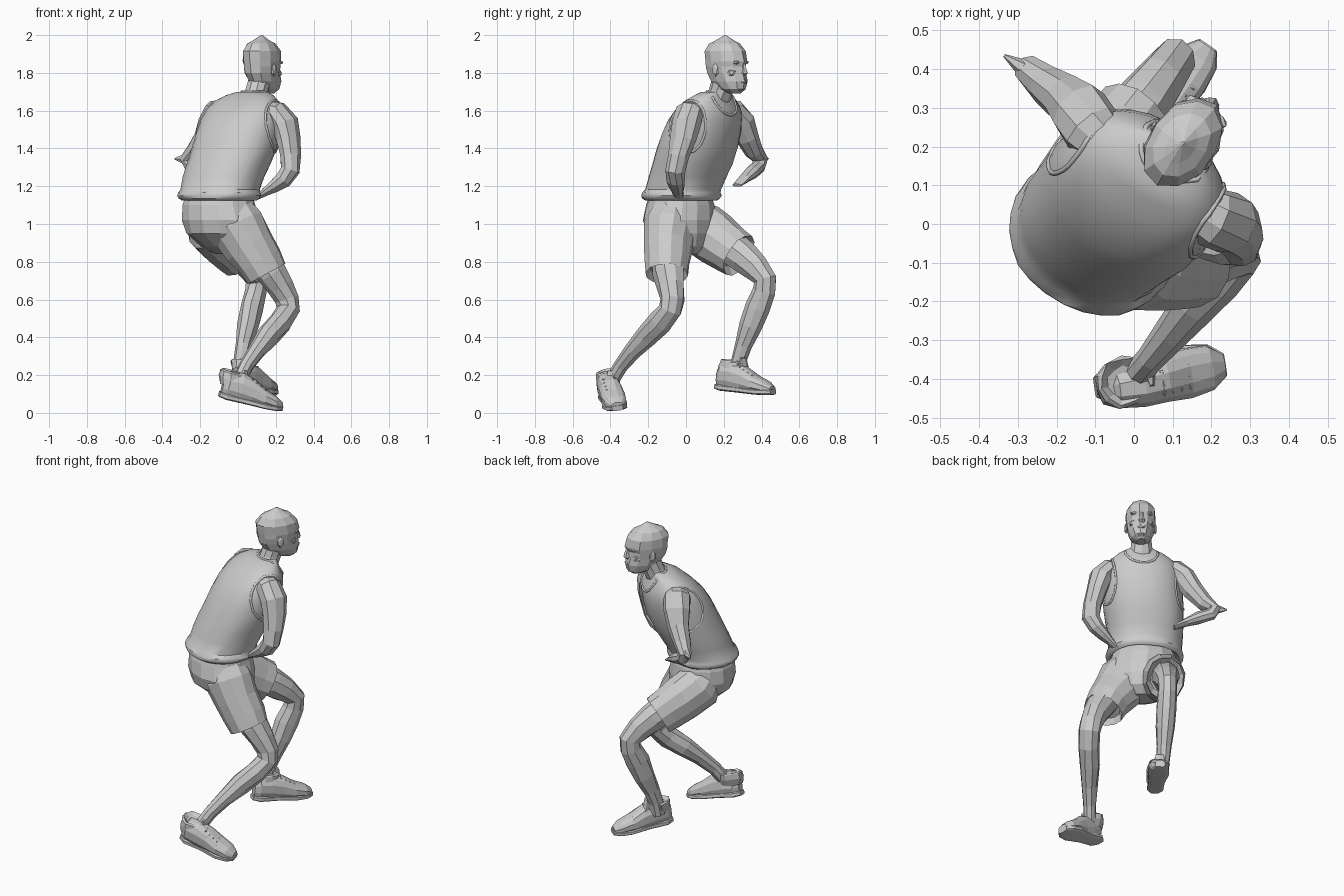
import bpy, bmesh, math, random
from mathutils import Vector as V, Matrix
from mathutils.bvhtree import BVHTree

random.seed(4)
FWD = V((0.53, 0.85, 0))      # direction the body faces
SIDE = V((0.85, -0.53, 0))    # towards the figure's right
HF = V((0.6, 0.8, 0))         # direction the head faces
HS = V((0.8, -0.6, 0))
UP = V((0, 0, 1))


def finish(name, bm, smooth=False):
    bmesh.ops.recalc_face_normals(bm, faces=bm.faces)
    me = bpy.data.meshes.new(name)
    bm.to_mesh(me)
    bm.free()
    ob = bpy.data.objects.new(name, me)
    bpy.context.collection.objects.link(ob)
    if smooth:
        bpy.ops.object.select_all(action='DESELECT')
        ob.select_set(True)
        bpy.context.view_layer.objects.active = ob
        bpy.ops.object.shade_smooth_by_angle(angle=math.radians(40))
    return ob


def loft(name, rings, side, up=None, n=9, p=2.0, jitter=0.0, smooth=False, scale=1.0):
    """Skin elliptical rings (x, y, z, half_side, half_up); without 'up' they follow the path."""
    bm = bmesh.new()
    pts = [V(r[:3]) for r in rings]
    segs = [(b - a).normalized() for a, b in zip(pts, pts[1:])]
    for i in range(1, len(segs)):          # a turned-in lip keeps the direction before it
        if segs[i].dot(segs[i - 1]) < -0.6:
            segs[i] = segs[i - 1]
    loops = []
    for i, r in enumerate(rings):
        if up is None:
            t = (segs[max(i - 1, 0)] + segs[min(i, len(segs) - 1)]).normalized()
            u = (side - t * side.dot(t)).normalized()
            v = t.cross(u)
        else:
            u, v = side, up
        loop = []
        for k in range(n):
            a = 2 * math.pi * (k + 0.5) / n
            c, s = math.cos(a), math.sin(a)
            c = math.copysign(abs(c) ** (2 / p), c)
            s = math.copysign(abs(s) ** (2 / p), s)
            j = scale * (1 + random.uniform(-jitter, jitter))
            loop.append(bm.verts.new(pts[i] + (u * c * r[3] + v * s * r[4]) * j))
        loops.append(loop)
    for A, B in zip(loops, loops[1:]):
        for k in range(n):
            bm.faces.new((A[k], A[(k + 1) % n], B[(k + 1) % n], B[k]))
    bm.faces.new(loops[0])
    bm.faces.new(loops[-1])
    return finish(name, bm, smooth)


def frame(loc, x, y):
    m = Matrix((x, y, x.cross(y))).transposed().to_4x4()
    m.translation = loc
    return m


def ball(name, loc, size, x=HS, y=HF):
    bm = bmesh.new()
    bmesh.ops.create_icosphere(bm, subdivisions=1, radius=1)
    bm.transform(frame(V(loc), x, y) @ Matrix.Diagonal((*size, 1)))
    return finish(name, bm)


# sleeveless top
top = loft("tank_top", [
    (-.10, -.025, 1.16, .17, .15), (-.10, -.025, 1.125, .20, .18), (-.10, -.025, 1.135, .217, .195),
    (-.10, -.025, 1.15, .225, .201), (-.10, -.025, 1.166, .221, .197), (-.095, -.015, 1.182, .211, .188),
    (-.075, .01, 1.25, .218, .195),
    (-.05, .035, 1.32, .224, .20), (-.02, .06, 1.40, .23, .20), (0, .08, 1.48, .23, .19),
    (.02, .10, 1.55, .225, .175), (.035, .12, 1.61, .212, .145), (.045, .13, 1.65, .185, .112),
    (.06, .145, 1.68, .14, .082), (.075, .155, 1.70, .085, .065)],
    SIDE, FWD, n=28, p=2.15, jitter=.01, smooth=True)
skin = BVHTree.FromPolygons([v.co for v in top.data.vertices], [f.vertices[:] for f in top.data.polygons])


def trim(name, loc, x, y, rx, ry, r=.007, n=28):
    """Thin piped edge: an ellipse spanned by x and y, laid onto the top's surface."""
    cu = bpy.data.curves.new(name, 'CURVE')
    cu.dimensions = '3D'
    cu.bevel_depth = r
    cu.bevel_resolution = 1
    sp = cu.splines.new('POLY')
    sp.points.add(n - 1)
    sp.use_cyclic_u = True
    for k in range(n):
        a = 2 * math.pi * k / n
        q = V(loc) + x * math.cos(a) * rx + y * math.sin(a) * ry
        sp.points[k].co = (*skin.find_nearest(q)[0], 1)
    bpy.context.collection.objects.link(bpy.data.objects.new(name, cu))


trim("right_armhole", (.195, .02, 1.52), FWD, UP, .105, .14)
trim("left_armhole", (-.135, .22, 1.52), FWD, UP, .105, .14)
trim("neckline", (.10, .185, 1.64), SIDE, (FWD * .75 - UP * .66).normalized(), .085, .095)

# neck and head
loft("neck", [(.06, .13, 1.58, .08, .08), (.085, .165, 1.66, .074, .072), (.10, .185, 1.71, .063, .065),
              (.12, .205, 1.78, .06, .066)], HS, HF, n=10)
HEAD = V((.13, .215, 0))
loft("head", [(*(HEAD + HF * f + UP * z), w, d) for z, f, w, d in (
    (1.692, .055, .025, .035), (1.715, .04, .056, .076), (1.755, .018, .072, .108), (1.80, 0, .081, .117),
    (1.835, -.006, .085, .118), (1.86, -.004, .088, .128), (1.915, -.01, .086, .122),
    (1.955, -.015, .066, .090), (1.972, -.014, .038, .055), (2.0, -.008, .004, .005))],
    HS, HF, n=11, jitter=.035)


def at(s, f, z):
    return HEAD + HS * s + HF * f + UP * z


loft("nose", [(*at(0, .108, 1.855), .009, .010), (*at(0, .114, 1.82), .013, .018),
              (*at(0, .116, 1.797), .021, .021), (*at(0, .108, 1.785), .015, .012)], HS, HF, n=6)
ball("lips", at(0, .112, 1.755), (.03, .018, .014))
ball("chin", at(0, .09, 1.715), (.03, .025, .02))
for s, nm in ((1, "right"), (-1, "left")):
    ball(nm + "_brow", at(.034 * s, .094, 1.855), (.034, .018, .012))
    ball(nm + "_cheek", at(.045 * s, .066, 1.80), (.028, .032, .024))
    ball(nm + "_ear", at(.084 * s, -.012, 1.815), (.010, .022, .036))

# arms, tapering into flat narrow wrists
loft("right_arm", [(.14, .05, 1.60, .06, .05), (.205, .015, 1.59, .076, .062), (.248, 0, 1.53, .078, .066),
                   (.268, -.015, 1.45, .07, .058), (.278, -.04, 1.36, .058, .05), (.275, -.058, 1.285, .052, .05),
                   (.24, -.055, 1.235, .05, .044), (.19, -.05, 1.20, .04, .032), (.145, -.045, 1.17, .03, .022),
                   (.10, -.04, 1.14, .026, .01)], FWD, jitter=.05, scale=1.04)
loft("left_arm", [(-.06, .19, 1.61, .06, .05), (-.11, .245, 1.595, .076, .064), (-.14, .29, 1.54, .075, .066),
                  (-.175, .325, 1.46, .062, .058), (-.225, .36, 1.385, .05, .048), (-.27, .395, 1.34, .038, .04),
                  (-.25, .385, 1.305, .036, .036), (-.19, .35, 1.275, .04, .034), (-.13, .31, 1.24, .032, .022),
                  (-.075, .27, 1.205, .03, .009)], FWD, jitter=.05, scale=1.04)
loft("left_elbow_tip", [(-.245, .38, 1.34, .04, .035), (-.29, .405, 1.345, .026, .022),
                        (-.335, .435, 1.345, .004, .004)], UP, n=6)

# shorts: seat plus two loose leg tubes turned in at the hem
loft("shorts_seat", [(-.10, -.03, 1.17, .18, .155), (-.10, -.03, 1.10, .20, .178), (-.09, -.035, 1.02, .215, .187),
                     (-.085, -.03, .95, .20, .175), (-.06, -.01, .88, .14, .12), (-.05, 0, .84, .07, .06)],
     SIDE, FWD, n=14, jitter=.015)
loft("shorts_right_leg", [(-.05, -.07, 1.09, .12, .11), (-.01, -.085, .99, .155, .14), (.06, -.095, .88, .14, .13),
                          (.115, -.10, .80, .122, .122), (.15, -.10, .735, .118, .114),
                          (.13, -.10, .77, .09, .09)],
     SIDE, n=12, jitter=.035)
loft("shorts_left_leg", [(-.17, .02, 1.05, .10, .10), (-.145, .075, .98, .13, .145), (-.09, .16, .92, .125, .14),
                         (-.035, .235, .865, .112, .132), (0, .28, .832, .108, .125), (-.02, .25, .85, .08, .085)],
     SIDE, n=12, jitter=.035)

# bare legs
loft("right_leg", [(.10, -.095, .86, .085, .085), (.18, -.09, .74, .075, .08), (.225, -.08, .67, .066, .07),
                   (.260, -.073, .60, .060, .062), (.266, -.083, .545, .058, .057), (.225, -.135, .48, .058, .063),
                   (.16, -.205, .41, .056, .058), (.10, -.28, .33, .044, .043), (.045, -.345, .25, .035, .037),
                   (.01, -.385, .18, .034, .036)], SIDE, jitter=.05, scale=1.07)
loft("left_leg", [(-.05, .22, .89, .08, .085), (.02, .31, .82, .07, .08), (.067, .373, .765, .062, .072),
                  (.102, .42, .705, .054, .060), (.097, .414, .645, .053, .06), (.075, .38, .56, .054, .066),
                  (.055, .345, .46, .052, .06), (.03, .305, .36, .04, .045), (.015, .28, .28, .035, .04),
                  (.01, .265, .20, .035, .04)], SIDE, jitter=.05, scale=1.07)


def shoe(nm, heel, toe, ankle, cuff, roll, wide):
    heel, toe = V(heel), V(toe)
    f = (toe - heel).normalized()
    s = Matrix.Rotation(math.radians(roll), 3, f) @ f.cross(UP).normalized()
    u = s.cross(f)
    L = (toe - heel).length / .35

    def ring(t, h, a, b):
        return (*(heel + f * t * L + u * h), a * wide, b)

    # upper, sole, padded collar, tongue and laces
    loft(nm + "_shoe_upper", [ring(*r) for r in (
        (.002, .07, .024, .048), (.03, .08, .047, .072), (.10, .08, .054, .078), (.17, .07, .055, .068),
        (.24, .053, .059, .048), (.305, .042, .053, .036), (.345, .032, .028, .02))],
        s, u, n=12, p=2.4, jitter=.03)
    loft(nm + "_shoe_sole", [ring(*r) for r in (
        (-.004, .018, .024, .014), (.035, .016, .046, .018), (.14, .016, .046, .017), (.25, .015, .061, .016),
        (.315, .018, .052, .016), (.350, .022, .027, .014))], s, u, n=12, p=4)
    a, b = V(ankle), V(cuff)
    loft(nm + "_shoe_collar", [(*a, .05, .06), (*a.lerp(b, .5), .058, .07), (*a.lerp(b, .9), .06, .072),
                               (*b, .054, .064), (*a.lerp(b, .8), .036, .04)], s, f, n=11, jitter=.1, scale=wide)
    loft(nm + "_shoe_tongue", [(*(b + f * .085 - UP * .08), .035, .02), (*(b + f * .07 - UP * .02), .034, .014),
                               (*(b + f * .066 + UP * .02), .026, .008)], s, f, n=6)
    for k in range(4):
        c = heel + f * (.15 + .027 * k) * L + u * (.136 - .013 * k)
        ball(nm + "_shoe_lace", c, (.042, .008, .008), s, f)


shoe("right", (-.10, -.42, .082), (.228, -.36, .004), (-.03, -.415, .14), (-.022, -.405, .22), 8, 1.12)
shoe("left", (-.015, .165, .122), (.19, .46, .088), (.025, .235, .20), (.025, .25, .278), 0, 1.03)
